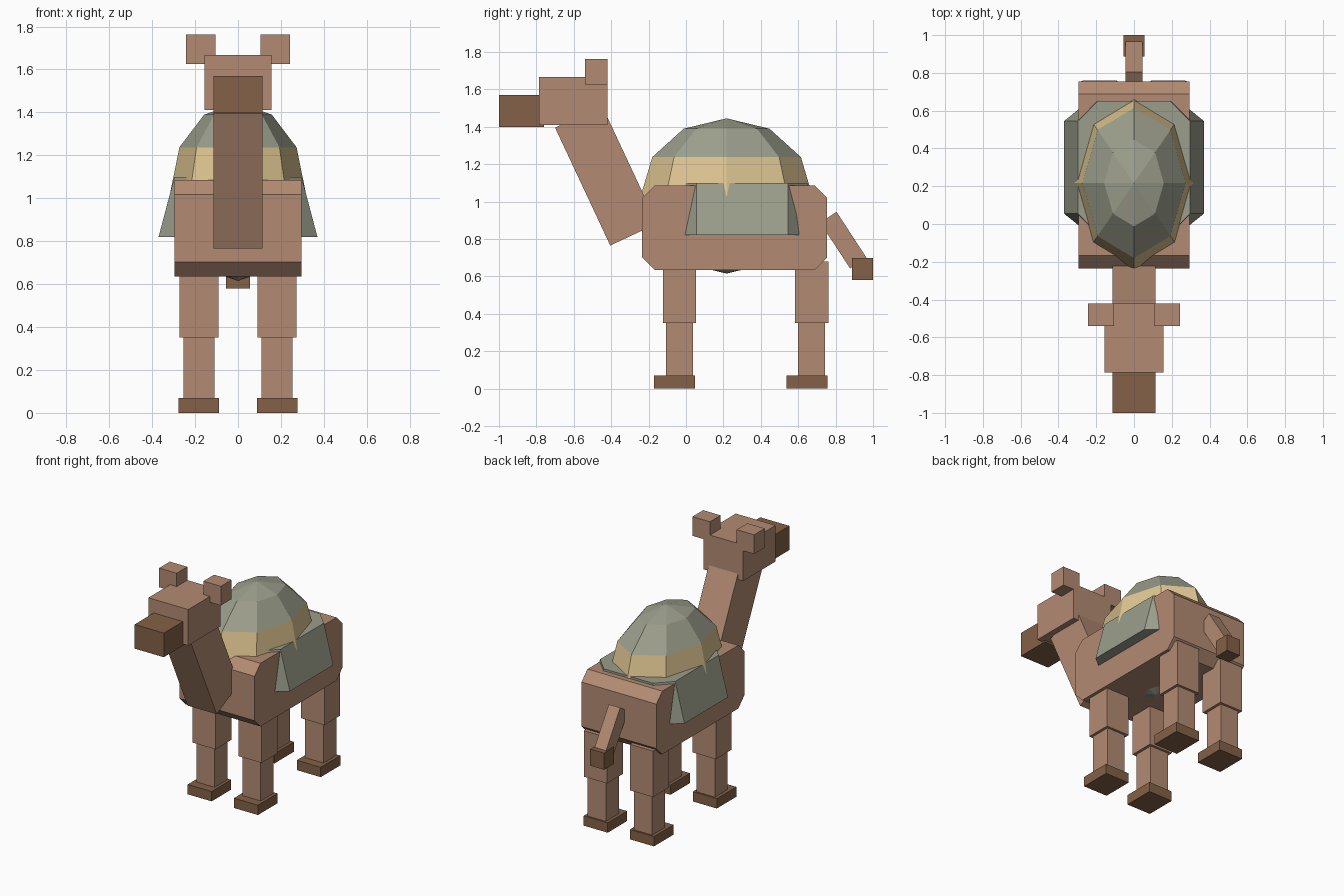
import bpy, bmesh, math
from mathutils import Matrix, Vector

cube = bpy.data.objects.get("Cube")
if cube:
    bpy.data.objects.remove(cube, do_unlink=True)


def material(name, rgb):
    m = bpy.data.materials.new(name)
    m.use_nodes = True
    m.diffuse_color = (*rgb, 1)
    m.node_tree.nodes["Principled BSDF"].inputs["Base Color"].default_value = (*rgb, 1)
    return m


FUR = material("light_brown_fur", (0.45, 0.26, 0.17))
DARK = material("dark_brown", (0.23, 0.12, 0.063))
CLOTH = material("sage_green_cloth", (0.33, 0.34, 0.26))
TRIM = material("sand_yellow_trim", (0.74, 0.57, 0.29))


def finish(name, bm, *mats):
    bmesh.ops.recalc_face_normals(bm, faces=bm.faces)
    mesh = bpy.data.meshes.new(name)
    bm.to_mesh(mesh)
    bm.free()
    for m in mats:
        mesh.materials.append(m)
    obj = bpy.data.objects.new(name, mesh)
    bpy.context.collection.objects.link(obj)
    return obj


def box(name, mat, x, y, z):
    """Box from its (min, max) range on each axis."""
    bm = bmesh.new()
    size = [r[1] - r[0] for r in (x, y, z)]
    mid = Vector([(r[0] + r[1]) / 2 for r in (x, y, z)])
    bmesh.ops.create_cube(bm, size=1, matrix=Matrix.Translation(mid) @ Matrix.Diagonal((*size, 1)))
    return finish(name, bm, mat)


def pair(name, mat, x, y, z):
    """The same box on both sides."""
    box("left_" + name, mat, x, y, z)
    box("right_" + name, mat, (-x[1], -x[0]), y, z)


def side_profile(name, mat, half_width, points):
    """Side outline in y, z extruded across x."""
    bm = bmesh.new()
    face = bm.faces.new([bm.verts.new((-half_width, y, z)) for y, z in points])
    ext = bmesh.ops.extrude_face_region(bm, geom=[face])
    verts = [v for v in ext["geom"] if isinstance(v, bmesh.types.BMVert)]
    bmesh.ops.translate(bm, verts=verts, vec=(2 * half_width, 0, 0))
    return finish(name, bm, mat)


def slanted_bar(name, mat, half_width, start, end, thickness):
    """Tilted bar: start to end is one long edge, thickness lies to its right."""
    a, b = Vector(start), Vector(end)
    d = (b - a).normalized()
    side = Vector((d.y, -d.x)) * thickness
    return side_profile(name, mat, half_width, [a, b, b + side, a + side])


# Body with chamfered long ends
y0, y1, z0, z1, c = -0.235, 0.755, 0.635, 1.085, 0.067
side_profile("body", FUR, 0.295, [
    (y0 + c, z0), (y1 - c, z0), (y1, z0 + c), (y1, z1 - c),
    (y1 - c, z1), (y0 + c, z1), (y0, z1 - c), (y0, z0 + c)])

# Neck, head, snout and ears
slanted_bar("neck", FUR, 0.115, (-0.405, 0.765), (-0.7, 1.395), 0.277)
box("head", FUR, (-0.157, 0.157), (-0.785, -0.42), (1.41, 1.667))
box("snout", DARK, (-0.115, 0.115), (-1, -0.76), (1.398, 1.57))
pair("ear", FUR, (0.105, 0.243), (-0.54, -0.42), (1.625, 1.762))

# Legs and hooves
for name, y in (("front", -0.035), ("back", 0.672)):
    pair(name + "_upper_leg", FUR, (0.09, 0.273), (y - 0.089, y + 0.089), (0.352, 0.68))
    pair(name + "_lower_leg", FUR, (0.11, 0.254), (y - 0.072, y + 0.072), (0.05, 0.36))
    pair(name + "_hoof", DARK, (0.088, 0.277), (y - 0.136, y + 0.084), (0, 0.07))

# Tail and tuft
slanted_bar("tail", FUR, 0.045, (0.965, 0.7), (0.805, 0.945), -0.105)
box("tail_tuft", DARK, (-0.055, 0.055), (0.887, 1), (0.58, 0.698))

# Hump with a trim band around its lower half
bm = bmesh.new()
bmesh.ops.create_uvsphere(
    bm, u_segments=8, v_segments=6, radius=1,
    matrix=Matrix.Translation((0, 0.217, 1.03)) @ Matrix.Diagonal((0.315, 0.459, 0.415, 1)))
for f in bm.faces:
    f.material_index = 1 if 1.03 < f.calc_center_median().z < 1.24 else 0
finish("hump", bm, CLOTH, TRIM)

# Saddle blanket: chamfered rectangle flaring outward at the bottom
bm = bmesh.new()
rings = []
for half, z in ((0.37, 0.82), (0.296, 1.1)):
    inner = half * 0.65
    outline = [(half, 0.055), (half, 0.545), (inner, 0.65), (-inner, 0.65),
               (-half, 0.545), (-half, 0.055), (-inner, -0.05), (inner, -0.05)]
    rings.append([bm.verts.new((x, y, z)) for x, y in outline])
low, high = rings
bm.faces.new(low)
bm.faces.new(high)
for i in range(len(low)):
    j = (i + 1) % len(low)
    bm.faces.new((low[i], low[j], high[j], high[i]))
finish("saddle_blanket", bm, CLOTH)
